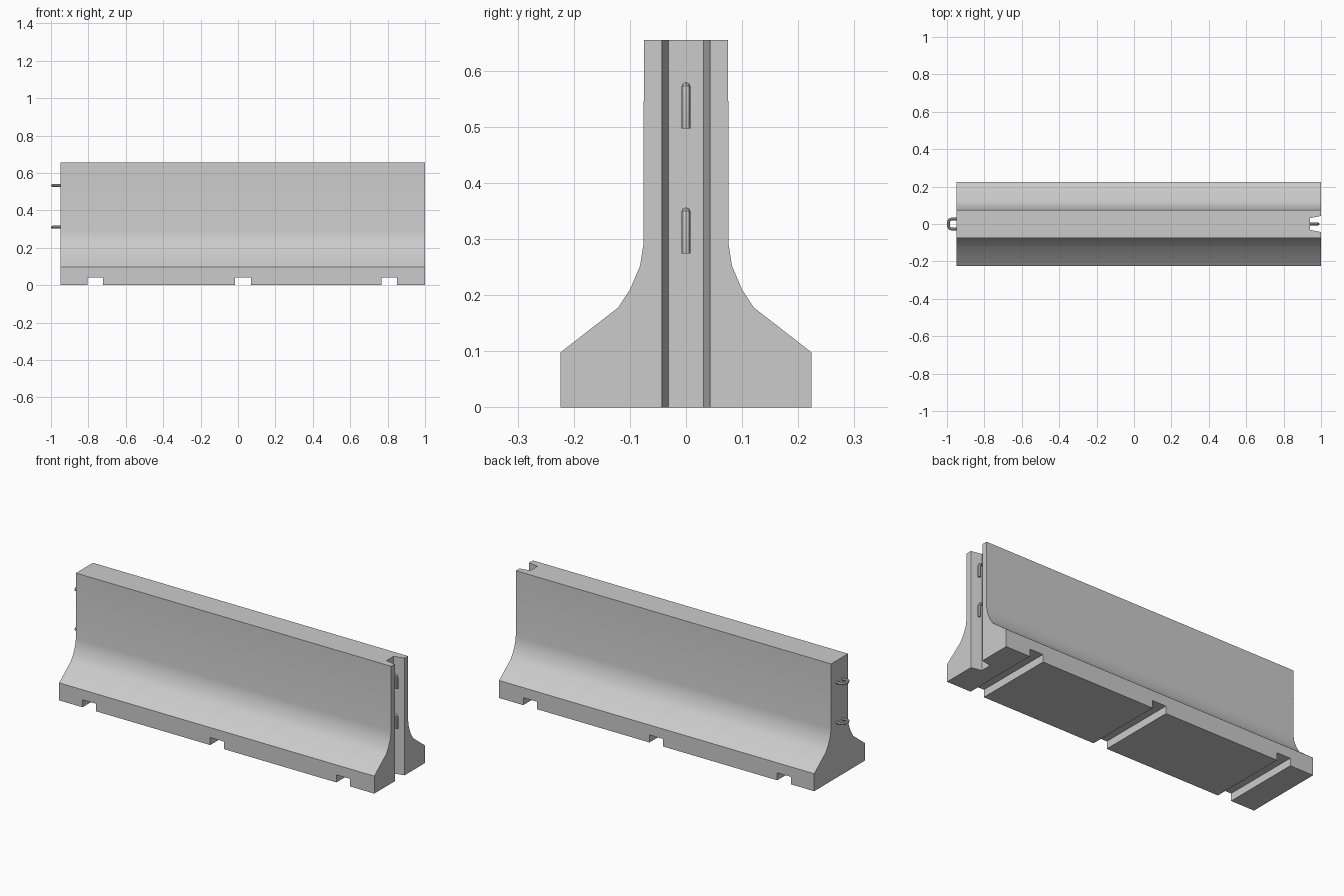
import bpy, bmesh
from math import radians
from mathutils import Vector

cube = bpy.data.objects.get("Cube")
if cube:
    bpy.data.objects.remove(cube, do_unlink=True)


def make_material(name, color):
    mat = bpy.data.materials.new(name)
    mat.use_nodes = True
    mat.diffuse_color = color
    mat.node_tree.nodes["Principled BSDF"].inputs["Base Color"].default_value = color
    return mat


concrete = make_material("grey concrete", (0.6, 0.6, 0.6, 1))


def activate(obj):
    bpy.ops.object.select_all(action='DESELECT')
    obj.select_set(True)
    bpy.context.view_layer.objects.active = obj


def prism(name, outline, offset):
    """Closed outline extruded along an offset vector."""
    bm = bmesh.new()
    face = bm.faces.new([bm.verts.new(p) for p in outline])
    grown = bmesh.ops.extrude_face_region(bm, geom=[face])
    moved = [v for v in grown["geom"] if isinstance(v, bmesh.types.BMVert)]
    bmesh.ops.translate(bm, verts=moved, vec=offset)
    bmesh.ops.recalc_face_normals(bm, faces=bm.faces)
    mesh = bpy.data.meshes.new(name)
    bm.to_mesh(mesh)
    bm.free()
    mesh.materials.append(concrete)
    obj = bpy.data.objects.new(name, mesh)
    bpy.context.collection.objects.link(obj)
    return obj


def cut(target, cutter):
    cutter.hide_render = True
    mod = target.modifiers.new("cut", 'BOOLEAN')
    mod.operation = 'DIFFERENCE'
    mod.solver = 'EXACT'
    mod.object = cutter
    activate(target)
    bpy.ops.object.modifier_apply(modifier=mod.name)
    bpy.data.objects.remove(cutter, do_unlink=True)


def rod(name, points, radius=0.008):
    """Bent steel bar along a path."""
    curve = bpy.data.curves.new(name, 'CURVE')
    curve.dimensions = '3D'
    curve.bevel_depth = radius
    curve.bevel_resolution = 2
    curve.use_fill_caps = True
    spline = curve.splines.new('POLY')
    spline.points.add(len(points) - 1)
    for sp, p in zip(spline.points, points):
        sp.co = (*p, 1)
    curve.materials.append(concrete)
    obj = bpy.data.objects.new(name, curve)
    bpy.context.collection.objects.link(obj)
    activate(obj)
    bpy.ops.object.convert(target='MESH')
    bpy.ops.object.shade_smooth_by_angle(angle=radians(30))
    return obj


# Barrier wall: mirrored profile extruded along its length
half = [(0.224, 0), (0.224, 0.098), (0.121, 0.178), (0.1, 0.21),
        (0.082, 0.252), (0.076, 0.29), (0.075, 0.655)]
profile = half + [(-y, z) for y, z in reversed(half)]
wall = prism("barrier_wall", [(-0.95, y, z) for y, z in profile], Vector((1.95, 0, 0)))

# Drainage slots under the base
for x in (-0.763, 0.027, 0.808):
    w, h = 0.042, 0.042
    outline = [(x - w, -0.3, -0.1), (x + w, -0.3, -0.1), (x + w, -0.3, h), (x - w, -0.3, h)]
    cut(wall, prism("slot_cutter", outline, Vector((0, 0.6, 0))))

# Tapered full-height groove in the left end
groove = [(0.941, -0.031, -0.1), (1.059, -0.055, -0.1),
          (1.059, 0.055, -0.1), (0.941, 0.031, -0.1)]
cut(wall, prism("groove_cutter", groove, Vector((0, 0, 1))))
activate(wall)
bpy.ops.object.shade_smooth_by_angle(angle=radians(30))

# Coupling hooks in the groove and matching loops on the other end
for label, z in (("lower", 0.31), ("upper", 0.533)):
    top = z + 0.039
    rod(label + "_hook", [(0.935, 0, top), (0.97, 0, top), (0.979, 0, top - 0.004),
                          (0.983, 0, top - 0.013), (0.983, 0, top - 0.075)])
    side = [(-0.94, 0.026), (-0.976, 0.026), (-0.987, 0.022), (-0.992, 0.012)]
    path = side + [(x, -y) for x, y in reversed(side)]
    rod(label + "_loop", [(x, y, z) for x, y in path])
